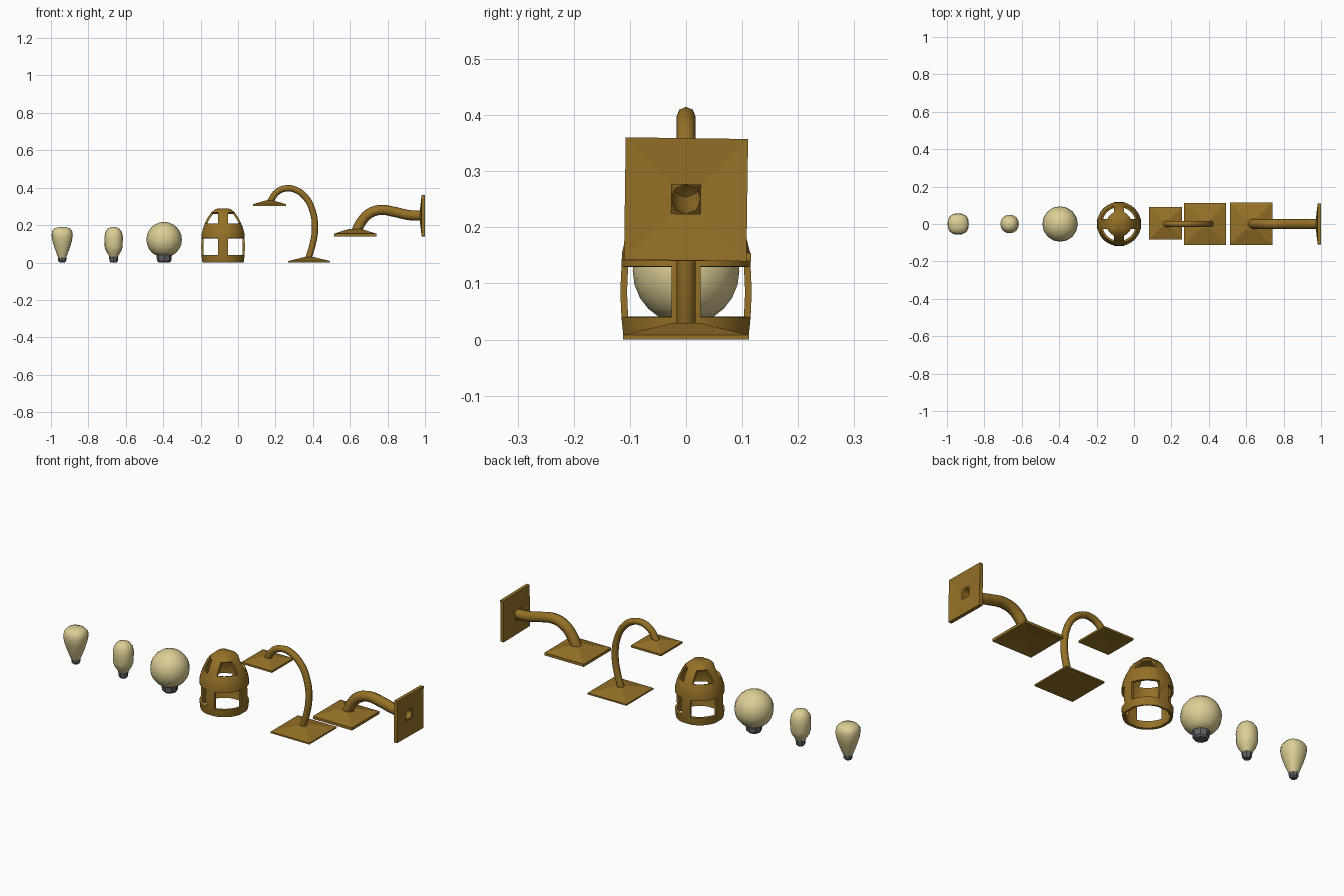
import bpy, bmesh, math
from mathutils import Matrix

if "Cube" in bpy.data.objects:
    bpy.data.objects.remove(bpy.data.objects["Cube"])


def material(name, rgb):
    m = bpy.data.materials.new(name)
    m.diffuse_color = (*rgb, 1)
    m.use_nodes = True
    m.node_tree.nodes["Principled BSDF"].inputs["Base Color"].default_value = m.diffuse_color
    return m


BRASS = material("aged brass", (0.30, 0.165, 0.02))
GLASS = material("warm bulb glass", (0.72, 0.62, 0.30))
METAL = material("grey socket metal", (0.12, 0.12, 0.13))


def make_object(name, bm, mat, angle=35):
    bmesh.ops.remove_doubles(bm, verts=bm.verts, dist=1e-5)
    mesh = bpy.data.meshes.new(name)
    bm.to_mesh(mesh)
    bm.free()
    ob = bpy.data.objects.new(name, mesh)
    bpy.context.collection.objects.link(ob)
    mesh.materials.append(mat)
    smooth(ob, angle)
    return ob


def smooth(ob, angle):
    bpy.ops.object.select_all(action='DESELECT')
    ob.select_set(True)
    bpy.context.view_layer.objects.active = ob
    if angle:
        bpy.ops.object.shade_smooth_by_angle(angle=math.radians(angle))


def bridge(bm, rings):
    """Join equal closed rings of vertices with quads."""
    for a, b in zip(rings, rings[1:]):
        n = len(a)
        for i in range(n):
            j = (i + 1) % n
            bm.faces.new((a[i], a[j], b[j], b[i]))


def lathe(name, x, profile, sides, mat, square=0.0, angle=35):
    """Closed turned shape; 'square' pushes the section towards a rounded square."""
    bm = bmesh.new()
    rings = []
    for r, z in profile:
        ring = []
        for i in range(sides):
            t = 2 * math.pi * i / sides
            k = r * (1 - square * math.cos(4 * t))
            ring.append(bm.verts.new((x + k * math.cos(t), k * math.sin(t), z)))
        rings.append(ring)
    bridge(bm, rings)
    bm.faces.new(rings[0][::-1])
    bm.faces.new(rings[-1])
    return make_object(name, bm, mat, angle)


def plate(name, half, edge, neck, height, dish, hole, matrix):
    """Square plate with a shallow pyramid top and optional dished, pierced back."""
    bm = bmesh.new()
    sq = ((-1, -1), (1, -1), (1, 1), (-1, 1))
    rings = [[bm.verts.new((s * x, s * y, z)) for x, y in sq]
             for s, z in ((neck, dish), (half, 0), (half, edge), (neck, height))]
    bridge(bm, rings)
    if not hole:
        bm.faces.new(rings[0][::-1])
        bm.faces.new(rings[-1])
    bm.transform(matrix)
    return make_object(name, bm, BRASS, 0)


def tube(name, points, radius):
    cu = bpy.data.curves.new(name, 'CURVE')
    cu.dimensions = '3D'
    cu.bevel_depth = radius
    cu.bevel_resolution = 2
    cu.resolution_u = 5
    sp = cu.splines.new('BEZIER')
    sp.bezier_points.add(len(points) - 1)
    for p, (x, z) in zip(sp.bezier_points, points):
        p.co = (x, 0, z)
        p.handle_left_type = p.handle_right_type = 'AUTO'
    ob = bpy.data.objects.new(name, cu)
    bpy.context.collection.objects.link(ob)
    cu.materials.append(BRASS)
    smooth(ob, 0)
    bpy.ops.object.convert(target='MESH')
    smooth(bpy.context.object, 50)


# Bulbs: glass and socket
lathe("pear_bulb_glass", -0.94, [(0.02, 0.022), (0.028, 0.04), (0.043, 0.08), (0.054, 0.115),
      (0.059, 0.145), (0.056, 0.167), (0.044, 0.182), (0.02, 0.19)], 16, GLASS, 0.04, 60)
lathe("pear_bulb_socket", -0.94, [(0.014, 0), (0.021, 0.007), (0.023, 0.028)], 8, METAL, 0, 20)
lathe("tube_bulb_glass", -0.665, [(0.02, 0.025), (0.028, 0.04), (0.042, 0.062), (0.049, 0.085),
      (0.05, 0.135), (0.045, 0.162), (0.032, 0.181), (0.013, 0.19)], 16, GLASS, 0.015, 60)
lathe("tube_bulb_socket", -0.665, [(0.016, 0), (0.022, 0.007), (0.025, 0.032)], 8, METAL, 0, 20)
globe = [(0.095 * math.sin(a), 0.122 - 0.095 * math.cos(a))
         for a in (math.pi * k / 12 for k in range(2, 12))] + [(0.004, 0.217)]
lathe("globe_bulb_glass", -0.395, globe, 16, GLASS, 0, 60)
lathe("globe_bulb_socket", -0.395, [(0.029, 0), (0.038, 0.009), (0.042, 0.045)], 8, METAL, 0, 20)

# Cage shade: domed shell with two rows of four windows between straight ribs
profile = [(0.113, 0), (0.115, 0.01), (0.118, 0.04), (0.12, 0.085), (0.118, 0.13),
           (0.117, 0.155), (0.111, 0.18), (0.101, 0.208), (0.086, 0.24), (0.068, 0.267),
           (0.052, 0.283), (0.036, 0.29)]
windows = {2, 3, 7, 8}
STEPS = 7
bm = bmesh.new()
rings = []
for r, z in profile:
    a = math.asin(0.026 / r)
    ring = []
    for q in range(4):
        for t in [-a] + [a + (math.pi / 2 - 2 * a) * k / STEPS for k in range(STEPS)]:
            t += q * math.pi / 2
            ring.append(bm.verts.new((-0.08 + r * math.cos(t), r * math.sin(t), z)))
    rings.append(ring)
n = len(rings[0])
for row, (lo, hi) in enumerate(zip(rings, rings[1:])):
    for i in range(n):
        if row in windows and i % (STEPS + 1):
            continue
        j = (i + 1) % n
        bm.faces.new((lo[i], lo[j], hi[j], hi[i]))
bm.faces.new(rings[-1])
cage = make_object("cage_shade", bm, BRASS, 0)
mod = cage.modifiers.new("wall", 'SOLIDIFY')
mod.thickness = 0.012
mod.offset = -1
bpy.ops.object.modifier_apply(modifier=mod.name)
smooth(cage, 35)

# Gooseneck stand: foot, bent stem, small shade plate
T = Matrix.Translation
plate("stand_foot", 0.112, 0.008, 0.022, 0.03, 0, False, T((0.38, 0, 0)))
plate("stand_top_plate", 0.088, 0.01, 0.02, 0.03, 0.006, False, T((0.168, 0.004, 0.302)))
tube("stand_stem", [(0.375, 0.02), (0.397, 0.09), (0.411, 0.18), (0.399, 0.275), (0.36, 0.35),
     (0.305, 0.39), (0.26, 0.397), (0.21, 0.378), (0.168, 0.32)], 0.017)

# Wall bracket: hollow arm, lower plate, pierced wall plate
plate("bracket_lower_plate", 0.114, 0.014, 0.032, 0.04, 0.008, False, T((0.626, 0.002, 0.14)))
plate("bracket_wall_plate", 0.109, 0.018, 0.026, 0.028, 0.006, True,
      T((1, 0, 0.25)) @ Matrix.Rotation(-0.014, 4, 'X') @ Matrix.Rotation(-math.pi / 2, 4, 'Y'))
tube("bracket_arm", [(0.63, 0.16), (0.66, 0.218), (0.702, 0.262), (0.76, 0.281), (0.84, 0.27),
     (0.91, 0.254), (0.99, 0.25)], 0.027)
